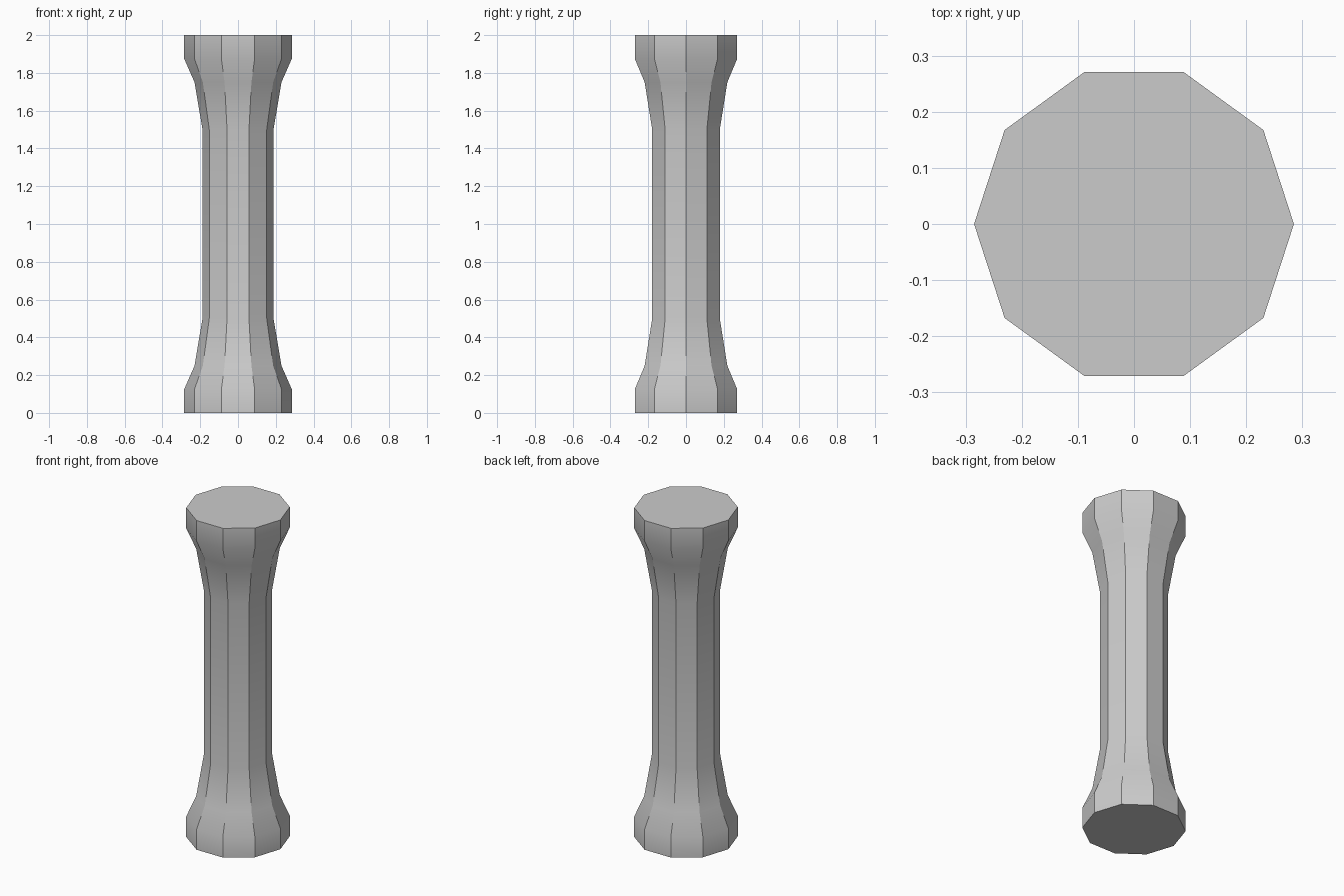
import bpy, bmesh
from math import cos, sin, tau, radians

if "Cube" in bpy.data.objects:
    bpy.data.objects.remove(bpy.data.objects["Cube"])

SIDES = 10
# Lower half profile (radius, z), mirrored about mid-height
lower = [(0.285, 0.0), (0.285, 0.125), (0.23, 0.25), (0.188, 0.5)]
profile = lower + [(r, 2 - z) for r, z in reversed(lower)]

# Ten-sided column with flared base and capital
bm = bmesh.new()
rings = [[bm.verts.new((r * cos(tau * i / SIDES), r * sin(tau * i / SIDES), z))
          for i in range(SIDES)] for r, z in profile]
for a, b in zip(rings, rings[1:]):
    for i in range(SIDES):
        j = (i + 1) % SIDES
        bm.faces.new((a[i], a[j], b[j], b[i]))

# Flat end caps
bm.faces.new(rings[0][::-1])
bm.faces.new(rings[-1])
mesh = bpy.data.meshes.new("column")
bm.to_mesh(mesh)
bm.free()

column = bpy.data.objects.new("column", mesh)
bpy.context.collection.objects.link(column)
bpy.context.view_layer.objects.active = column
column.select_set(True)

# Crisp vertical facets, soft flare
bpy.ops.object.shade_smooth_by_angle(angle=radians(30))
